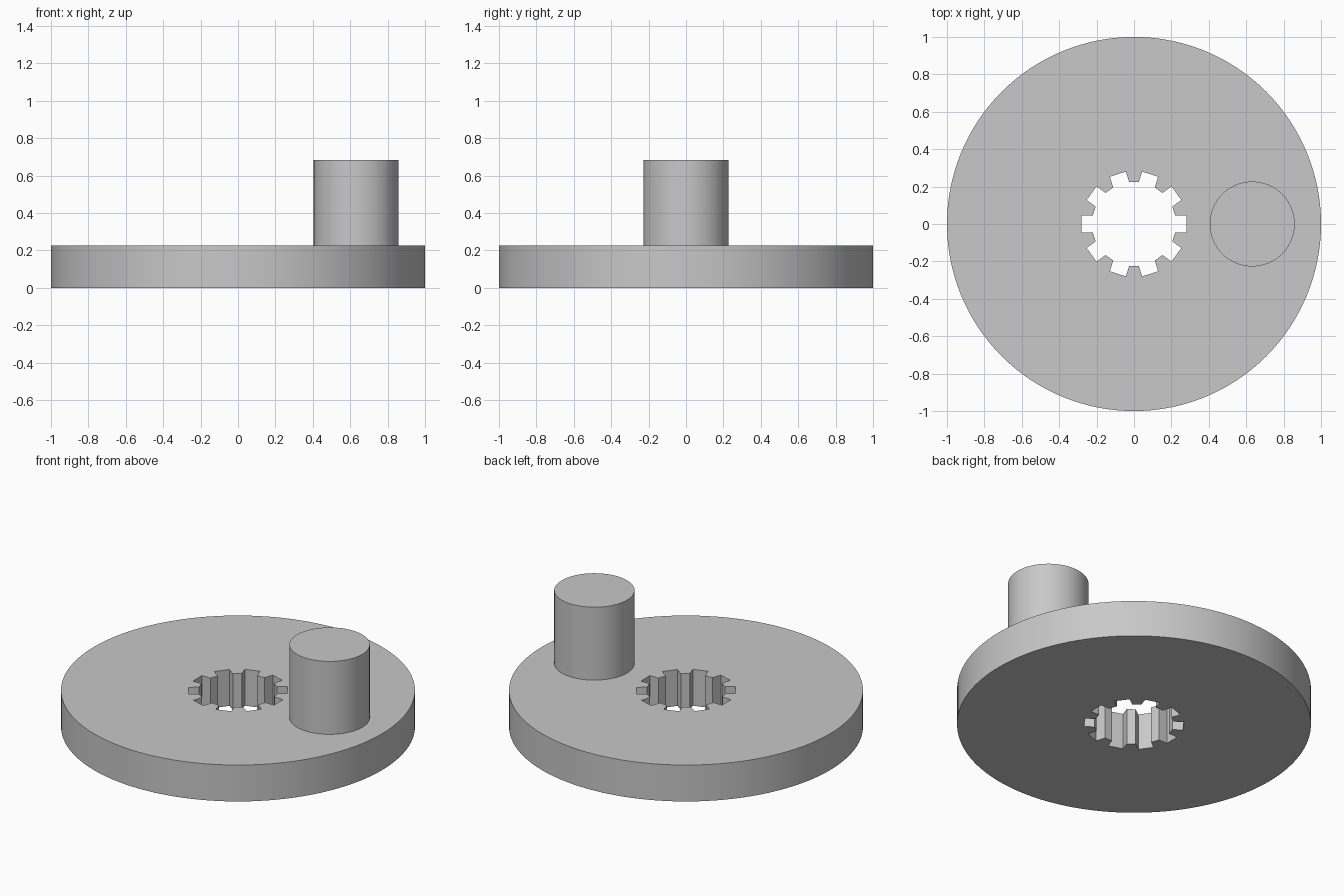
import bpy, bmesh
from math import cos, sin, pi, sqrt, radians

old = bpy.data.objects.get("Cube")
if old:
    bpy.data.objects.remove(old, do_unlink=True)

DISC_R, DISC_H = 1.0, 0.227
PIN_R, PIN_X, PIN_TOP = 0.227, 0.632, 0.682
BORE_R, SLOT_END, SLOT_HALF, SLOTS = 0.225, 0.28, 0.045, 10

grey = bpy.data.materials.new("plain grey")
grey.use_nodes = True
colour = (0.58, 0.58, 0.58, 1)
grey.diffuse_color = colour
grey.node_tree.nodes["Principled BSDF"].inputs["Base Color"].default_value = colour


def circle(radius, cx=0, count=128):
    return [(cx + radius * cos(2 * pi * i / count), radius * sin(2 * pi * i / count))
            for i in range(count)]


def splined_bore():
    """Outline of a round bore with parallel-sided slots around it."""
    root = sqrt(BORE_R ** 2 - SLOT_HALF ** 2)
    slot = [(root, -SLOT_HALF), (SLOT_END, -SLOT_HALF),
            (SLOT_END, SLOT_HALF), (root, SLOT_HALF)]
    points = []
    for i in range(SLOTS):
        c, s = cos(2 * pi * i / SLOTS), sin(2 * pi * i / SLOTS)
        points += [(x * c - y * s, x * s + y * c) for x, y in slot]
    return points


def extruded(name, outlines, bottom, top):
    """Fill the outlines (later ones are holes) and extrude them upward."""
    bm = bmesh.new()
    edges = []
    for outline in outlines:
        verts = [bm.verts.new((x, y, bottom)) for x, y in outline]
        edges += [bm.edges.new((v, verts[i - 1])) for i, v in enumerate(verts)]
    bmesh.ops.triangle_fill(bm, edges=edges, use_beauty=True, normal=(0, 0, 1))
    result = bmesh.ops.extrude_face_region(bm, geom=bm.faces[:], use_keep_orig=True)
    moved = [g for g in result["geom"] if isinstance(g, bmesh.types.BMVert)]
    bmesh.ops.translate(bm, verts=moved, vec=(0, 0, top - bottom))
    bmesh.ops.recalc_face_normals(bm, faces=bm.faces[:])
    mesh = bpy.data.meshes.new(name)
    bm.to_mesh(mesh)
    bm.free()
    mesh.materials.append(grey)
    obj = bpy.data.objects.new(name, mesh)
    bpy.context.collection.objects.link(obj)
    bpy.ops.object.select_all(action="DESELECT")
    obj.select_set(True)
    bpy.context.view_layer.objects.active = obj
    bpy.ops.object.shade_smooth_by_angle(angle=radians(20))
    return obj


# Flat wheel with a splined centre hole
extruded("crank_disc", [circle(DISC_R), splined_bore()], 0, DISC_H)

# Off-centre pin standing on the wheel
extruded("crank_pin", [circle(PIN_R, PIN_X, 96)], DISC_H, PIN_TOP)
